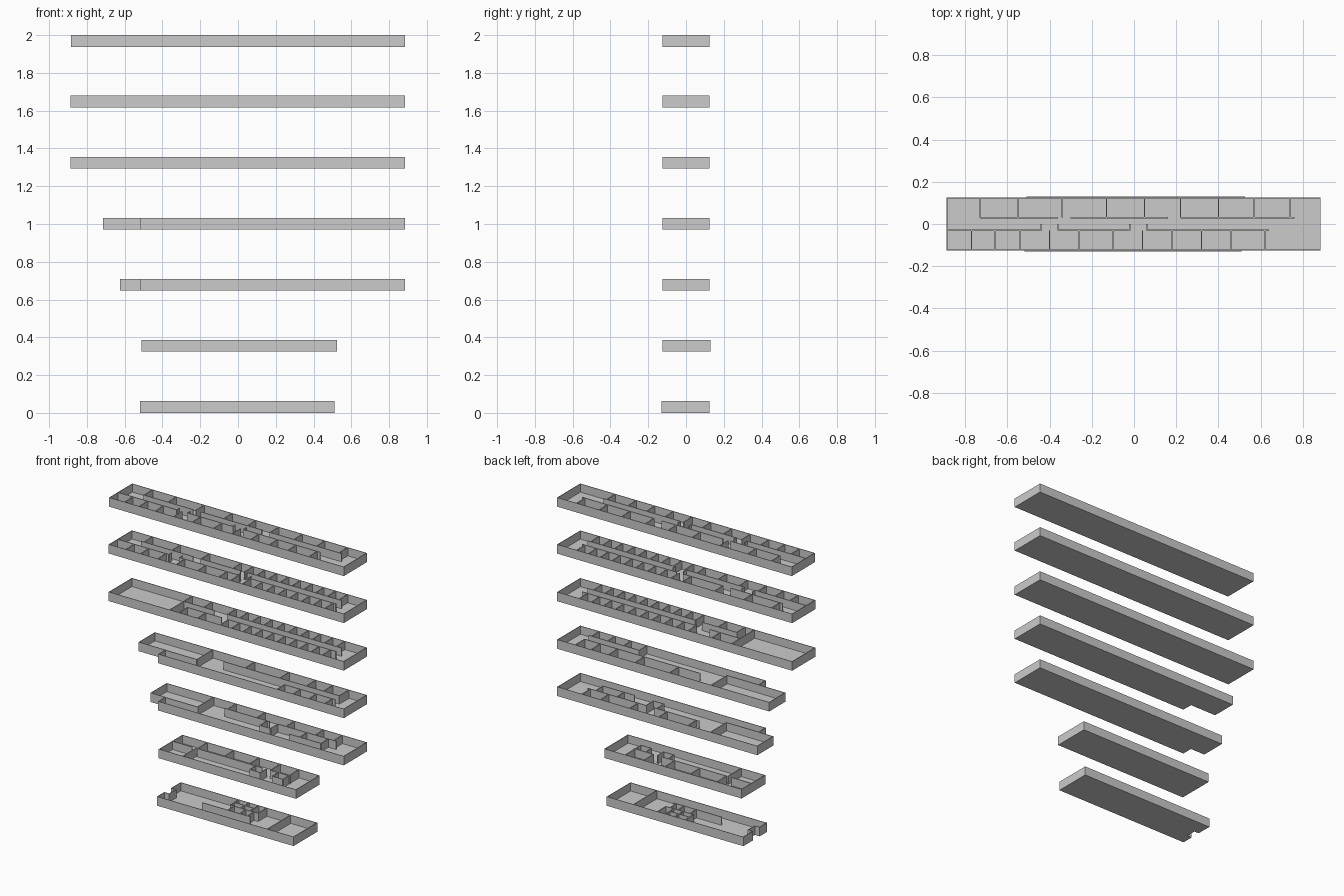
import bpy, bmesh
from mathutils import Vector

if "Cube" in bpy.data.objects:
    bpy.data.objects.remove(bpy.data.objects["Cube"])

H, SLAB, T = 0.062, 0.006, 0.006   # storey wall height, slab and wall thickness


def box(bm, x0, x1, y0, y1, z0, z1):
    m = bmesh.ops.create_cube(bm, size=1)
    for v in m['verts']:
        v.co = Vector(((x0 + x1) / 2 + v.co.x * (x1 - x0),
                       (y0 + y1) / 2 + v.co.y * (y1 - y0),
                       (z0 + z1) / 2 + v.co.z * (z1 - z0)))


def storey(name, z, outline, cross=(), along=()):
    """Hollow tray from an outline, plus cross walls (xs, y0, y1) and long walls (y, x0, x1)."""
    bm = bmesh.new()
    face = bm.faces.new([bm.verts.new((x, y, z)) for x, y in outline])
    ext = bmesh.ops.extrude_face_region(bm, geom=[face])['geom']
    bmesh.ops.translate(bm, vec=(0, 0, H), verts=[g for g in ext if isinstance(g, bmesh.types.BMVert)])
    bmesh.ops.recalc_face_normals(bm, faces=bm.faces[:])
    top = max(bm.faces, key=lambda f: f.calc_center_median().z)
    bmesh.ops.inset_region(bm, faces=[top], thickness=T)
    # sink the inner floor, leaving upright walls
    inner = bmesh.ops.extrude_face_region(bm, geom=[top])['geom']
    bmesh.ops.translate(bm, vec=(0, 0, SLAB - H), verts=[g for g in inner if isinstance(g, bmesh.types.BMVert)])
    if top.is_valid:
        bmesh.ops.delete(bm, geom=[top], context='FACES_ONLY')
    bmesh.ops.recalc_face_normals(bm, faces=bm.faces[:])
    h = T / 2
    for xs, y0, y1 in cross:
        for x in xs:
            box(bm, x - h, x + h, y0, y1, z + SLAB, z + H)
    for y, x0, x1 in along:
        box(bm, x0, x1, y - h, y + h, z + SLAB, z + H)
    me = bpy.data.meshes.new(name)
    bm.to_mesh(me)
    bm.free()
    bpy.context.collection.objects.link(bpy.data.objects.new(name, me))


def rect(x0, x1, y0=-0.125, y1=0.125):
    return [(x0, y0), (x1, y0), (x1, y1), (x0, y1)]


def notched(x0):
    return [(x0, -0.05), (-0.515, -0.05), (-0.515, -0.125), (0.885, -0.125), (0.885, 0.125), (x0, 0.125)]


def steps(a, b, n):
    return [a + (b - a) * i / n for i in range(n + 1)]


B = 0.122      # inner face of the outer long walls
C = 0.03       # corridor half width

# ground storey with entrance recess
storey("ground_storey", 0.0,
       [(-0.52, -0.13), (0.51, -0.13), (0.51, 0.125), (-0.52, 0.125),
        (-0.52, 0.02), (-0.485, 0.02), (-0.485, -0.05), (-0.52, -0.05)],
       cross=[([0.31], -0.127, B), ([-0.08, 0.0, 0.07, 0.13], 0.03, B),
              ([-0.05, 0.04, 0.1], -0.04, 0.03)],
       along=[(0.03, -0.08, 0.13), (-0.04, -0.24, 0.12), (0.075, -0.08, 0.07)])

# first storey
storey("first_storey", 0.324, rect(-0.51, 0.525, -0.125, 0.13),
       cross=[([-0.32, -0.12, 0.07, 0.23, 0.37], 0.02, 0.127),
              ([-0.33], -B, 0.02), ([0.12, 0.2, 0.29, 0.37], -0.045, 0.02)],
       along=[(0.02, -0.51, -0.36), (0.02, -0.32, 0.17), (0.02, 0.23, 0.38),
              (-0.045, 0.12, 0.2), (-0.045, 0.29, 0.37)])

# second storey
storey("second_storey", 0.648, notched(-0.625),
       cross=[([-0.27], -0.05, B), ([-0.1, 0.12, 0.34, 0.56, 0.7], C, B),
              ([0.2, 0.28, 0.5, 0.66], -0.05, C)],
       along=[(C, -0.12, 0.22), (C, 0.28, 0.72), (-0.05, -0.51, -0.27),
              (-0.05, 0.2, 0.28), (-0.05, 0.42, 0.66)])

# third storey
storey("third_storey", 0.97, notched(-0.715),
       cross=[([-0.275], -0.05, B), ([0.04, 0.3, 0.5, 0.63, 0.75], 0.02, B),
              ([0.38, 0.5, 0.62, 0.74], -B, -0.04)],
       along=[(0.02, -0.12, 0.75), (-0.04, 0.38, 0.76), (-0.05, -0.51, -0.275)])

# fourth storey: open hall and rows of small rooms
storey("fourth_storey", 1.294, rect(-0.888, 0.885),
       cross=[([-0.43, -0.28], C, B), ([-0.36, -0.22], -B, -C),
              (steps(-0.1, 0.72, 9), C, B), (steps(-0.05, 0.72, 9), -B, -C),
              ([-0.43], -B, C)],
       along=[(C, -0.43, -0.2), (C, -0.1, 0.76), (-C, -0.36, -0.1), (-C, -0.05, 0.76)])

# fifth storey: large rooms left, small rooms right
storey("fifth_storey", 1.618, rect(-0.888, 0.885),
       cross=[([-0.73, -0.52, -0.3], C, B), ([-0.76, -0.65, -0.52, -0.38, -0.22], -B, -C),
              (steps(-0.06, 0.74, 9), C, B), (steps(-0.06, 0.74, 9), -B, -C),
              ([-0.5, -0.42, 0.02, 0.1], -C, 0)],
       along=[(C, -0.75, -0.36), (C, -0.3, 0.0), (C, 0.05, 0.76),
              (-C, -0.885, -0.5), (-C, -0.42, 0.02), (-C, 0.1, 0.76)])

# top storey: rooms either side of a corridor
storey("top_storey", 1.938, rect(-0.885, 0.885),
       cross=[([-0.73, -0.55, -0.34, -0.13, 0.05, 0.22, 0.4, 0.57, 0.74], C, B),
              ([-0.77, -0.66, -0.54, -0.4, -0.26, -0.1, 0.04, 0.18, 0.32, 0.46, 0.62], -B, -C),
              ([-0.44, -0.36, -0.02, 0.06], -C, 0)],
       along=[(C, -0.73, -0.36), (C, -0.3, 0.16), (C, 0.22, 0.76),
              (-C, -0.885, -0.44), (-C, -0.36, -0.02), (-C, 0.06, 0.64)])
